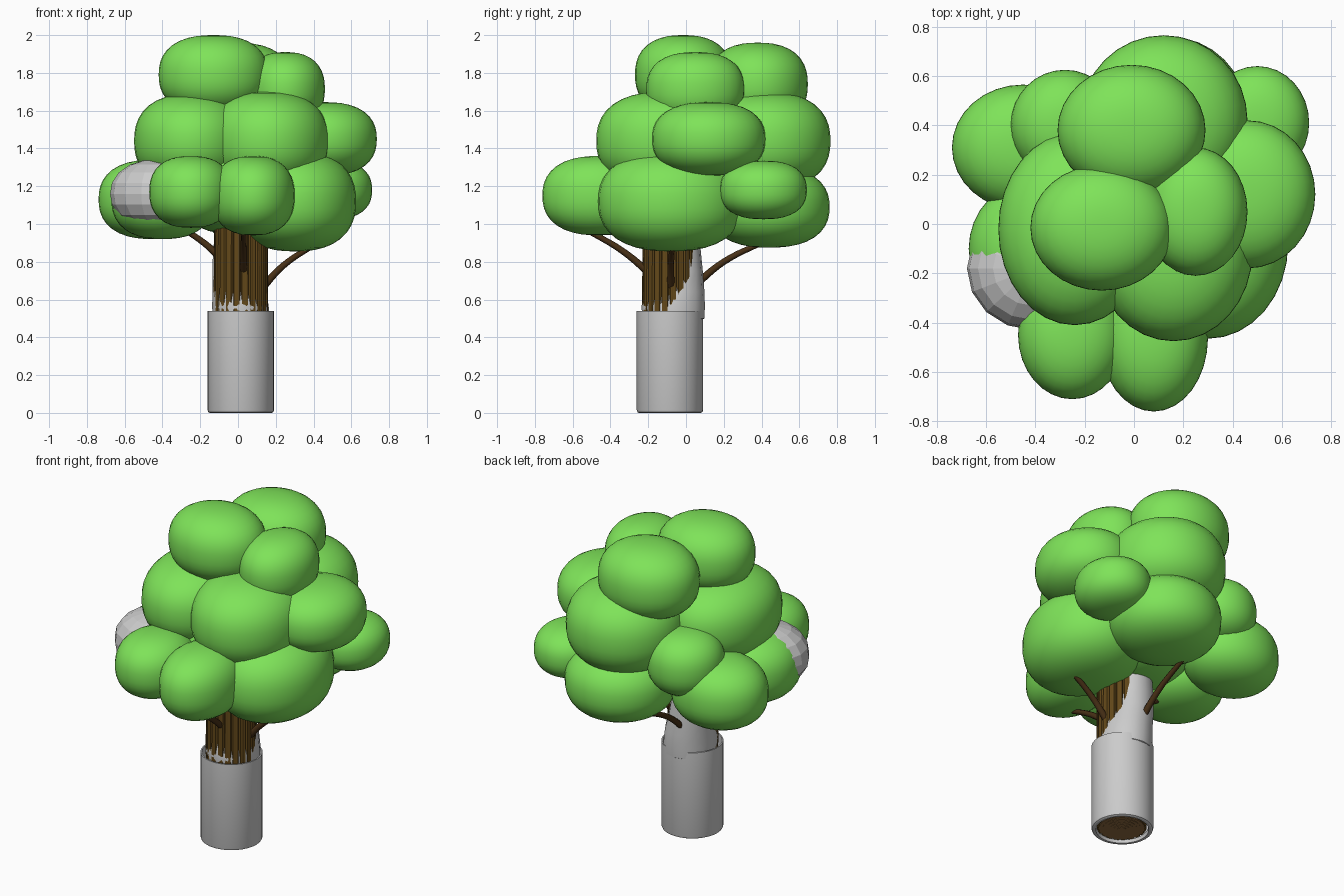
import bpy, bmesh, math, random

if "Cube" in bpy.data.objects:
    bpy.data.objects.remove(bpy.data.objects["Cube"])
random.seed(4)


def material(name, rgb):
    m = bpy.data.materials.new(name)
    m.diffuse_color = (*rgb, 1)
    m.use_nodes = True
    m.node_tree.nodes["Principled BSDF"].inputs["Base Color"].default_value = m.diffuse_color
    return m


GREEN = material("leaf_green", (0.21, 0.77, 0.10))
BARK = material("bark_brown", (0.125, 0.065, 0.010))
TWIG = material("branch_brown", (0.065, 0.030, 0.008))
WOOD = material("cut_wood", (0.28, 0.15, 0.05))


def finish(name, bm, mat=None, smooth=None):
    bmesh.ops.recalc_face_normals(bm, faces=bm.faces[:])
    me = bpy.data.meshes.new(name)
    bm.to_mesh(me)
    bm.free()
    ob = bpy.data.objects.new(name, me)
    bpy.context.collection.objects.link(ob)
    if mat:
        me.materials.append(mat)
    if smooth:
        bpy.ops.object.select_all(action='DESELECT')
        ob.select_set(True)
        bpy.context.view_layer.objects.active = ob
        bpy.ops.object.shade_smooth_by_angle(angle=math.radians(smooth))
    return ob


def loft(name, sections, n, mat=None, smooth=None, flute=None, caps=(True, True)):
    """Sections are (x, y, z, rx, ry); flute scales the radius per angle."""
    bm = bmesh.new()
    rings = []
    for x, y, z, rx, ry in sections:
        ring = []
        for i in range(n):
            a = 2 * math.pi * i / n
            f = flute[i] if flute else 1
            ring.append(bm.verts.new((x + rx * f * math.cos(a), y + ry * f * math.sin(a), z)))
        rings.append(ring)
    for a, b in zip(rings, rings[1:]):
        for i in range(n):
            j = (i + 1) % n
            bm.faces.new((a[i], a[j], b[j], b[i]))
    if caps[0]:
        bm.faces.new(rings[0][::-1])
    if caps[1]:
        bm.faces.new(rings[-1])
    return finish(name, bm, mat, smooth)


def blob(name, c, r, u, v, mat=None, smooth=None, power=2.4):
    """Ellipsoid that is round from above and slightly boxy from the side."""
    bm = bmesh.new()
    bmesh.ops.create_uvsphere(bm, u_segments=u, v_segments=v, radius=1)
    for vert in bm.verts:
        d = vert.co.normalized()
        k = (math.hypot(d.x, d.y) ** power + abs(d.z) ** power) ** (-1 / power)
        vert.co = [c[i] + d[i] * k * r[i] for i in range(3)]
    return finish(name, bm, mat, smooth)


# leaf clumps, listed from crown to lowest tier, then the hidden core
CLUMPS = [
    ((-0.13, -0.015, 1.79), (0.29, 0.255, 0.21)),
    ((-0.01, 0.38, 1.74), (0.30, 0.265, 0.22)),
    ((0.25, 0.05, 1.715), (0.21, 0.26, 0.195)),
    ((-0.24, -0.02, 1.44), (0.31, 0.39, 0.25)),
    ((0.16, -0.115, 1.44), (0.32, 0.36, 0.26)),
    ((0.46, 0.12, 1.45), (0.275, 0.30, 0.195)),
    ((0.12, 0.42, 1.44), (0.34, 0.345, 0.26)),
    ((-0.28, 0.40, 1.30), (0.22, 0.225, 0.19)),
    ((0.50, 0.41, 1.18), (0.21, 0.23, 0.155)),
    ((0.14, 0.44, 1.09), (0.32, 0.32, 0.215)),
    ((-0.45, 0.31, 1.13), (0.288, 0.255, 0.21)),
    ((-0.40, -0.10, 1.13), (0.27, 0.28, 0.21)),
    ((-0.25, -0.45, 1.17), (0.22, 0.26, 0.19)),
    ((0.08, -0.46, 1.15), (0.22, 0.30, 0.21)),
    ((0.30, -0.08, 1.12), (0.325, 0.385, 0.265)),
    ((0.0, 0.0, 1.20), (0.33, 0.36, 0.255)),
]
for i, (c, r) in enumerate(CLUMPS):
    blob(f"leaf_clump_{i + 1}", c, r, 32, 20, GREEN, 60)

# faceted bare clump showing through the left side
blob("bare_clump", (-0.41, -0.18, 1.16), (0.267, 0.25, 0.185), 16, 10, power=2.2)

# fluted bark trunk
n = 120
flute = [0.91 if i % 6 == 0 else 1 - random.uniform(0, 0.02) for i in range(n)]
cx, cy = 0.015, -0.09
loft("bark_trunk", [(cx, cy, 0.018, 0.142, 0.142), (cx, cy, 0.6, 0.145, 0.143),
                    (cx, cy, 0.95, 0.143, 0.14), (cx, cy, 1.3, 0.13, 0.13)],
     n, BARK, None, flute)

# growth rings on the cut base, as shallow steps
for i in range(6):
    r = 0.129 - i * 0.021
    loft(f"growth_ring_{i + 1}", [(cx, cy, 0.014 - i * 0.002, r, r),
                                  (cx, cy, 0.022, r, r)], 32, WOOD)

# faceted bare core leaning out of the back of the trunk
loft("bare_core", [(0.015, -0.06, 0.47, 0.10, 0.11), (0.015, -0.066, 0.50, 0.148, 0.163),
                   (0.013, -0.068, 0.56, 0.150, 0.168), (0.008, -0.062, 0.64, 0.143, 0.160),
                   (-0.012, -0.03, 0.75, 0.124, 0.119), (-0.02, -0.01, 0.86, 0.112, 0.088),
                   (-0.02, 0.0, 1.05, 0.09, 0.07)], 16, None, 35)

# trunk sleeve: open top, rolled lower lip
tx, ty = 0.015, -0.085
profile = [(0.168, 0.54), (0.176, 0.54), (0.176, 0.015), (0.172, 0.004), (0.164, 0.0), (0.150, 0.0),
           (0.146, 0.02), (0.168, 0.03), (0.168, 0.54)]
loft("trunk_sleeve", [(tx, ty, z, r, r) for r, z in profile], 32, None, 25, caps=(False, False))

# thin branches reaching up into the leaves
BRANCHES = {
    "right": [(0.11, -0.08, 0.64), (0.24, -0.08, 0.78), (0.42, -0.07, 0.90)],
    "left": [(-0.08, -0.10, 0.81), (-0.18, -0.10, 0.90), (-0.33, -0.10, 1.0)],
    "front": [(0.03, -0.17, 0.72), (0.03, -0.34, 0.86), (0.03, -0.53, 0.97)],
    "back": [(-0.015, 0.04, 0.67), (-0.015, 0.20, 0.80), (-0.015, 0.42, 0.91)],
}
for key, pts in BRANCHES.items():
    cu = bpy.data.curves.new(key + "_branch", 'CURVE')
    cu.dimensions = '3D'
    cu.bevel_depth = 0.017
    cu.bevel_resolution = 2
    cu.resolution_u = 6
    cu.use_fill_caps = True
    sp = cu.splines.new('BEZIER')
    sp.bezier_points.add(len(pts) - 1)
    for bp, p in zip(sp.bezier_points, pts):
        bp.co = p
        bp.handle_left_type = bp.handle_right_type = 'AUTO'
    sp.bezier_points[0].radius = 1.2
    sp.bezier_points[-1].radius = 0.8
    cu.materials.append(TWIG)
    bpy.context.collection.objects.link(bpy.data.objects.new(key + "_branch", cu))
